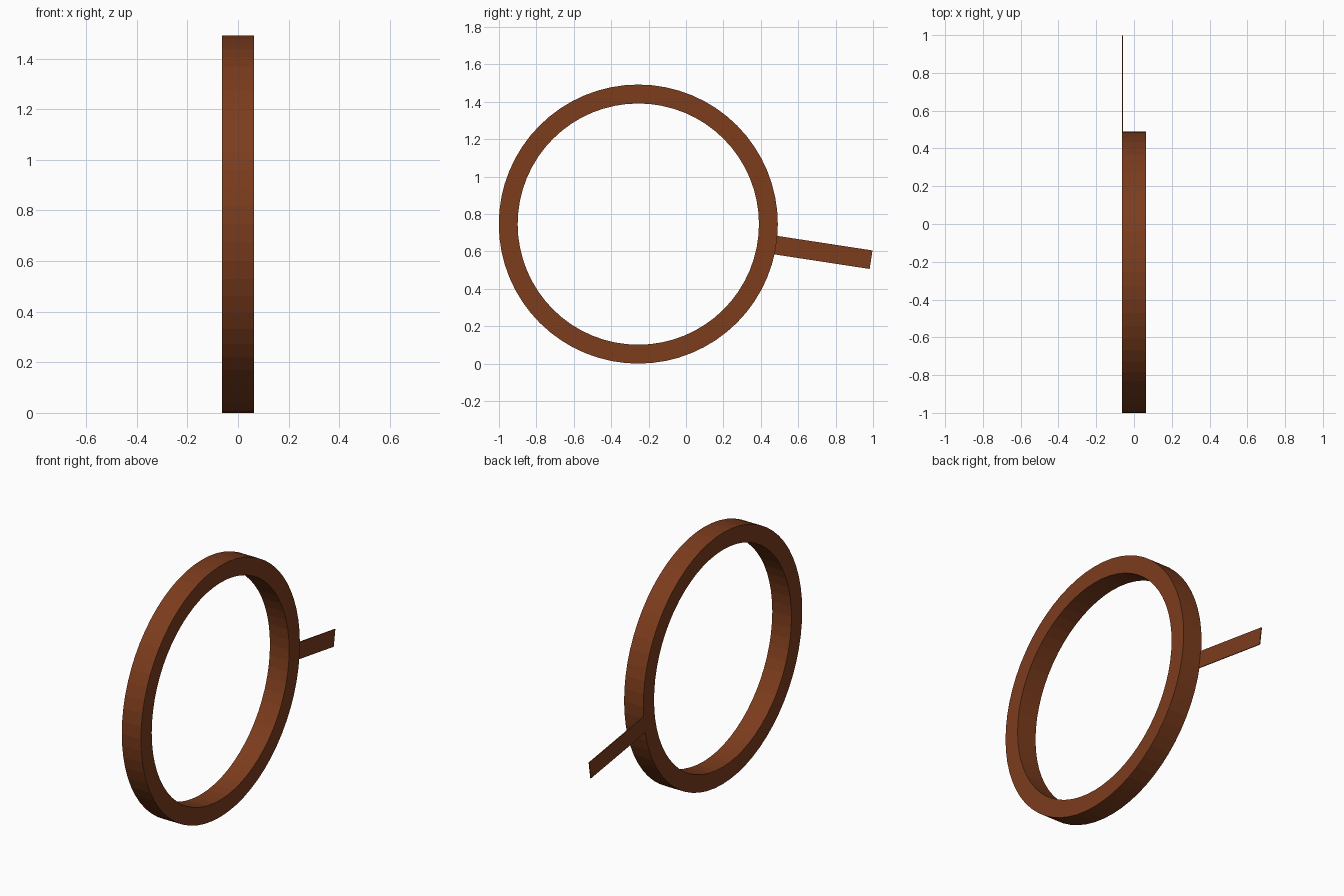
import bpy, bmesh, math
from mathutils import Vector

if "Cube" in bpy.data.objects:
    bpy.data.objects.remove(bpy.data.objects["Cube"])

CY, CZ = -0.255, 0.746      # ring centre
R_OUT, R_IN = 0.746, 0.645
HALF = 0.063                # half the ring depth along x
SEG = 64

mat = bpy.data.materials.new("brown")
mat.diffuse_color = (0.2, 0.045, 0.012, 1)
mat.use_nodes = True
mat.node_tree.nodes["Principled BSDF"].inputs["Base Color"].default_value = mat.diffuse_color


def make(name, bm):
    bmesh.ops.recalc_face_normals(bm, faces=bm.faces)
    me = bpy.data.meshes.new(name)
    bm.to_mesh(me)
    bm.free()
    me.materials.append(mat)
    ob = bpy.data.objects.new(name, me)
    bpy.context.collection.objects.link(ob)
    return ob


# ring: rectangular section swept around the x axis
bm = bmesh.new()
section = [(-HALF, R_IN), (HALF, R_IN), (HALF, R_OUT), (-HALF, R_OUT)]
loops = []
for i in range(SEG):
    a = 2 * math.pi * i / SEG
    loops.append([bm.verts.new((x, CY + r * math.cos(a), CZ + r * math.sin(a)))
                  for x, r in section])
for i in range(SEG):
    p, q = loops[i], loops[(i + 1) % SEG]
    for k in range(4):
        n = (k + 1) % 4
        bm.faces.new((p[k], p[n], q[n], q[k]))
make("ring", bm)

# handle: thin radial strip flush with the ring's left face
bm = bmesh.new()
slope = math.radians(-8.7)
along = Vector((0, math.cos(slope), math.sin(slope)))
across = Vector((0, -math.sin(slope), math.cos(slope)))
base = Vector((-HALF, CY, CZ))
corners = [(0.70, -0.05), (1.259, -0.05), (1.259, 0.05), (0.70, 0.05)]
face = bm.faces.new([bm.verts.new(base + along * u + across * v) for u, v in corners])
ext = bmesh.ops.extrude_face_region(bm, geom=[face], use_keep_orig=True)
bmesh.ops.translate(bm, vec=(0.005, 0, 0),
                    verts=[g for g in ext["geom"] if isinstance(g, bmesh.types.BMVert)])
make("handle", bm)
